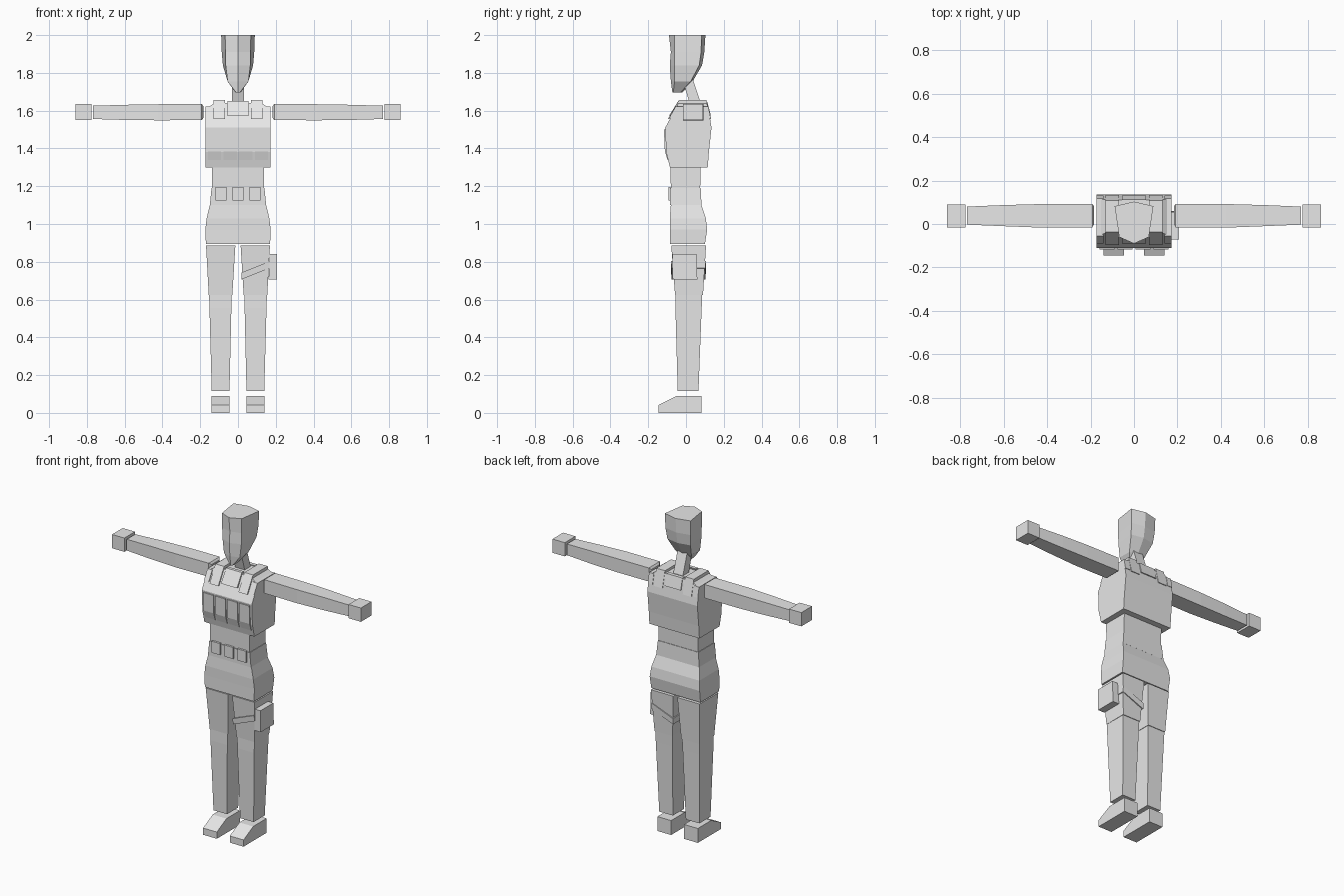
import bpy, bmesh
from mathutils import Matrix

cube = bpy.data.objects.get("Cube")
if cube:
    bpy.data.objects.remove(cube, do_unlink=True)

grey = bpy.data.materials.new("plain grey")
grey.use_nodes = True
colour = (0.8, 0.8, 0.8, 1)
grey.diffuse_color = colour
grey.node_tree.nodes["Principled BSDF"].inputs["Base Color"].default_value = colour


def loft(name, rings):
    """Skin a stack of equal-sized point rings and cap both ends."""
    bm = bmesh.new()
    loops = [[bm.verts.new(p) for p in ring] for ring in rings]
    n = len(loops[0])
    for a, b in zip(loops, loops[1:]):
        for i in range(n):
            j = (i + 1) % n
            bm.faces.new((a[i], a[j], b[j], b[i]))
    bm.faces.new(loops[0][::-1])
    bm.faces.new(loops[-1])
    bmesh.ops.recalc_face_normals(bm, faces=bm.faces[:])
    mesh = bpy.data.meshes.new(name)
    bm.to_mesh(mesh)
    bm.free()
    mesh.materials.append(grey)
    obj = bpy.data.objects.new(name, mesh)
    bpy.context.collection.objects.link(obj)
    return obj


def rect(z, x0, x1, y0, y1):
    return [(x0, y0, z), (x1, y0, z), (x1, y1, z), (x0, y1, z)]


def column(name, *sections):
    """Sections are z, x0, x1, y0, y1."""
    return loft(name, [rect(*s) for s in sections])


def body(name, *sections):
    """Centred sections are z, half width, y0, y1."""
    return column(name, *[(z, -w, w, a, b) for z, w, a, b in sections])


def box(name, x0, x1, y0, y1, z0, z1):
    return column(name, (z0, x0, x1, y0, y1), (z1, x0, x1, y0, y1))


def extrude_x(name, x0, x1, profile):
    return loft(name, [[(x, y, z) for y, z in profile] for x in (x0, x1)])


def mirror(obj):
    """Make the matching part on the other side."""
    mesh = obj.data.copy()
    mesh.transform(Matrix.Scale(-1, 4, (1, 0, 0)))
    mesh.flip_normals()
    other = bpy.data.objects.new("right_" + obj.name.removeprefix("left_"), mesh)
    bpy.context.collection.objects.link(other)


# Head: six-sided rings with a ridge down the face and the back
def head_ring(z, back_w, front_w, ridge, front, back, spine):
    return [(0, ridge, z), (front_w, front, z), (back_w, back, z),
            (0, spine, z), (-back_w, back, z), (-front_w, front, z)]


loft("head", [
    head_ring(1.695, .012, .01, -.072, -.068, -.03, -.02),
    head_ring(1.755, .055, .055, -.08, -.06, .025, .035),
    head_ring(1.84, .08, .065, -.086, -.06, .07, .085),
    head_ring(1.91, .086, .066, -.08, -.062, .08, .097),
    head_ring(2.0, .089, .068, -.09, -.06, .082, .103)])
body("neck", (1.62, .033, .025, .085), (1.77, .033, -.02, .035))

# Torso
body("chest", (1.30, .173, -.085, .115), (1.38, .173, -.105, .121),
     (1.51, .173, -.11, .135), (1.575, .173, -.075, .125),
     (1.615, .163, -.053, .117), (1.64, .125, -.04, .11))
body("waist", (1.185, .137, -.08, .075), (1.305, .137, -.083, .078))
body("belt", (1.10, .149, -.084, .082), (1.19, .14, -.084, .078))
body("hips", (.893, .17, -.085, .1), (.97, .173, -.085, .112),
     (1.03, .166, -.086, .105), (1.105, .148, -.08, .08))

# Vest straps over the shoulders and the collar plates
strap = [(-.096, 1.555), (-.037, 1.656), (.108, 1.656), (.133, 1.555),
         (.11, 1.555), (.1, 1.62), (-.03, 1.62), (-.07, 1.555)]
mirror(extrude_x("left_vest_strap", .07, .13, strap))
side_strap = [(-.09, 1.56), (-.055, 1.622), (.118, 1.622), (.131, 1.56)]
mirror(extrude_x("left_shoulder_pad", .14, .173, side_strap))
extrude_x("collar_plate", -.055, .055,
          [(-.09, 1.573), (-.04, 1.652), (-.02, 1.652), (-.05, 1.573)])
extrude_x("back_plate", -.055, .055,
          [(.132, 1.575), (.113, 1.645), (.09, 1.645), (.1, 1.575)])

# Chest magazine pouches and belt pouches
for i in range(4):
    x = (i - 1.5) * .083
    extrude_x(f"chest_pouch_{i + 1}", x - .035, x + .035,
              [(-.098, 1.34), (-.112, 1.385), (-.117, 1.5), (-.09, 1.5), (-.08, 1.34)])
for i in range(3):
    x = (i - 1) * .09
    box(f"belt_pouch_{i + 1}", x - .03, x + .03, -.093, -.06, 1.125, 1.197)

# Arms, running along x
arm = [(.183, .0, .08, 1.562, 1.623), (.192, -.015, .093, 1.55, 1.635),
       (.42, -.017, .092, 1.549, 1.634), (.6, -.01, .087, 1.551, 1.631),
       (.768, -.003, .08, 1.556, 1.626)]


def arm_part(name, sections):
    mirror(loft(name, [[(x, a, b), (x, c, b), (x, c, d), (x, a, d)]
                       for x, a, c, b, d in sections]))


arm_part("left_upper_arm", arm[:3])
arm_part("left_forearm", arm[2:])
mirror(box("left_hand", .776, .861, -.015, .09, 1.55, 1.636))

# Legs and shoes
mirror(column("left_thigh", (.625, .03, .155, -.058, .09), (.885, .014, .169, -.078, .106)))
mirror(column("left_knee", (.555, .035, .151, -.056, .083), (.625, .033, .153, -.056, .086)))
mirror(column("left_shin", (.115, .045, .139, -.044, .066), (.555, .035, .151, -.056, .083)))
shoe = [(-.145, 0), (-.145, .042), (-.05, .09), (.083, .09), (.083, 0)]
mirror(extrude_x("left_shoe", .045, .14, shoe))

# Thigh strap, sloping up to the outside, with its pouch
band = column("thigh_strap", (.735, .018, .167, -.076, .103), (.772, .018, .167, -.079, .105))
for v in band.data.vertices:
    v.co.z += (v.co.x - .09) * .4
column("thigh_pouch", (.705, .162, .206, -.07, .06), (.84, .168, .206, -.072, .056))
